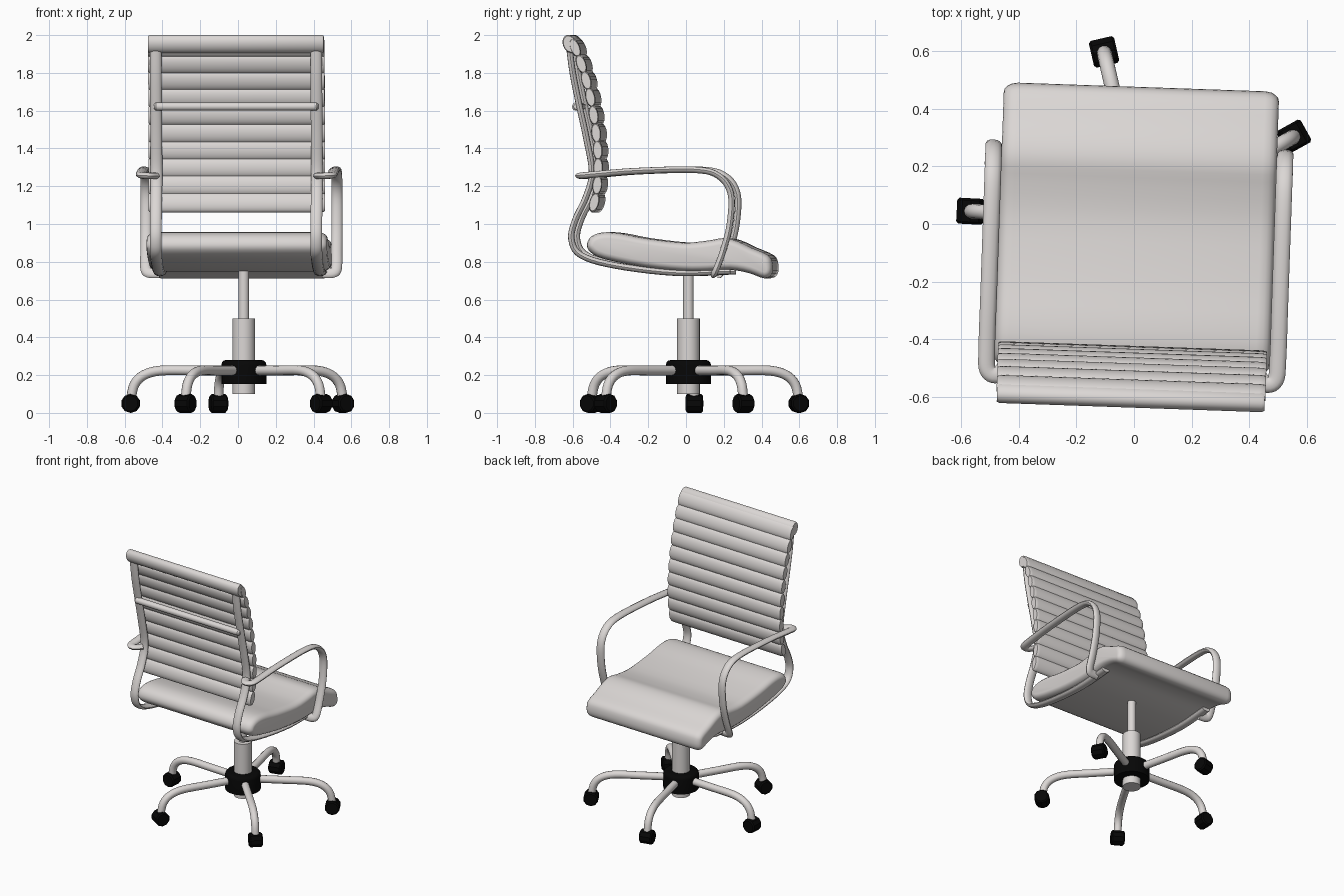
import bpy, bmesh, math
from mathutils import Vector, Matrix

if "Cube" in bpy.data.objects:
    bpy.data.objects.remove(bpy.data.objects["Cube"])


def material(name, rgb):
    m = bpy.data.materials.new(name)
    m.diffuse_color = (*rgb, 1)
    m.use_nodes = True
    m.node_tree.nodes["Principled BSDF"].inputs["Base Color"].default_value = m.diffuse_color
    return m


GREY = material("warm light grey", (0.71, 0.68, 0.665))
BLACK = material("black", (0.002, 0.002, 0.002))
TURN = Matrix.Translation((0.01, 0, 0)) @ Matrix.Rotation(math.radians(-2), 4, 'Z')
CX, CY = 0.031, 0.013  # column axis


def finish(name, bm, mat, matrix=None, angle=40):
    bmesh.ops.recalc_face_normals(bm, faces=bm.faces)
    me = bpy.data.meshes.new(name)
    bm.to_mesh(me)
    bm.free()
    me.materials.append(mat)
    me.shade_smooth()
    me.set_sharp_from_angle(angle=math.radians(angle))
    ob = bpy.data.objects.new(name, me)
    bpy.context.collection.objects.link(ob)
    if matrix:
        ob.matrix_world = matrix
    return ob


def smooth_path(points, steps=5, closed=False):
    """Catmull-Rom curve through the points"""
    p = [Vector(q) for q in points]
    n = len(p)
    out = []
    for i in range(n if closed else n - 1):
        if closed:
            a, b, c, d = (p[(i + k) % n] for k in (-1, 0, 1, 2))
        else:
            b, c = p[i], p[i + 1]
            a = p[i - 1] if i else b * 2 - c
            d = p[i + 2] if i + 2 < n else c * 2 - b
        for s in range(steps):
            t = s / steps
            out.append(0.5 * (2 * b + (c - a) * t + (2 * a - 5 * b + 4 * c - d) * t * t
                              + (3 * b - a - 3 * c + d) * t ** 3))
    if not closed:
        out.append(p[-1])
    return out


def loft(bm, rings):
    """Skin a list of vertex rings and cap both ends"""
    m = len(rings[0])
    for r, q in zip(rings, rings[1:]):
        for k in range(m):
            j = (k + 1) % m
            bm.faces.new((r[k], r[j], q[j], q[k]))
    bm.faces.new(rings[0])
    bm.faces.new(rings[-1])


def sweep(name, path, normal, wide, thin, mat, matrix=None, sides=12, scales=None):
    """Oval tube along a path; thin axis starts along normal"""
    bm = bmesh.new()
    path = [Vector(p) for p in path]
    n = Vector(normal)
    rings = []
    for i, p in enumerate(path):
        t = (path[min(i + 1, len(path) - 1)] - path[max(i - 1, 0)]).normalized()
        n = (n - t * n.dot(t)).normalized()
        w = t.cross(n)
        s = scales[i] if scales else 1
        rings.append([bm.verts.new(p + s * (w * wide * math.cos(a) + n * thin * math.sin(a)))
                      for a in (2 * math.pi * k / sides for k in range(sides))])
    loft(bm, rings)
    return finish(name, bm, mat, matrix)


def cylinder(name, r, z0, z1, mat, sides=24, bevel_top=0):
    bm = bmesh.new()
    bmesh.ops.create_cone(bm, cap_ends=True, segments=sides, radius1=r, radius2=r, depth=z1 - z0,
                          matrix=Matrix.Translation((CX, CY, (z0 + z1) / 2)))
    if bevel_top:
        edges = [e for e in bm.edges if all(v.co.z > z1 - 1e-4 for v in e.verts)]
        bmesh.ops.bevel(bm, geom=edges, offset=bevel_top, segments=3, affect='EDGES', profile=0.5)
    return finish(name, bm, mat)


# Column and hub
cylinder("column_sleeve", 0.06, 0.10, 0.50, GREY)
cylinder("column_rod", 0.028, 0.48, 0.75, GREY, 16)
cylinder("hub", 0.119, 0.153, 0.28, BLACK, 24, 0.025)

# Five curved legs with casters
LEG = [(0.08, 0, 0.225), (0.27, 0, 0.225), (0.44, 0, 0.224), (0.53, 0, 0.2),
       (0.58, 0, 0.15), (0.6, 0, 0.07)]
for i, deg in enumerate((29, 103, 177, 239, 313)):
    place = Matrix.Translation((CX, CY, 0)) @ Matrix.Rotation(math.radians(deg), 4, 'Z')
    sweep(f"leg_{i + 1}", smooth_path(LEG, 4), (0, 1, 0), 0.026, 0.026, GREY, place)
    bm = bmesh.new()
    bmesh.ops.create_cone(bm, cap_ends=True, segments=10, radius1=0.05, radius2=0.05, depth=0.09,
                          matrix=Matrix.Translation((0.6, 0, 0.05)) @ Matrix.Rotation(math.pi / 2, 4, 'X'))
    rims = [e for e in bm.edges if abs(e.verts[0].co.y - e.verts[1].co.y) < 1e-4]
    bmesh.ops.bevel(bm, geom=rims, offset=0.008, segments=1, affect='EDGES')
    finish(f"caster_{i + 1}", bm, BLACK, place, 25)

# Seat cushion: side profile lofted across, drawn in along its normals at the rims
SEAT = [(-.51, .89), (-.485, .935), (-.42, .956), (-.33, .95), (-.2, .925), (0, .902), (.13, .912),
        (.21, .925), (.28, .912), (.36, .875), (.45, .835), (.474, .79), (.47, .735), (.43, .712),
        (.35, .74), (.25, .757), (.13, .75), (0, .75), (-.2, .77), (-.42, .815), (-.49, .85)]
outline = smooth_path([(0, y, z) for y, z in SEAT], 3, closed=True)
m = len(outline)
inward = []
for k in range(m):
    t = (outline[(k + 1) % m] - outline[k - 1]).normalized()
    inward.append(Vector((0, t.z, -t.y)))
RIM = [(.478, .034), (.475, .022), (.466, .012), (.452, .004), (.43, 0)]
stations = [(-x, d) for x, d in RIM] + [(x, d) for x, d in reversed(RIM)]
bm = bmesh.new()
loft(bm, [[bm.verts.new(p + n * d + Vector((x, 0, 0))) for p, n in zip(outline, inward)]
          for x, d in stations])
finish("seat", bm, GREY, TURN, 50)

# Backrest: padded slats stacked along a curved side line
BACK = [(0, -.482, 1.068), (0, -.459, 1.16), (0, -.449, 1.27), (0, -.452, 1.4), (0, -.469, 1.55),
        (0, -.497, 1.7), (0, -.536, 1.84), (0, -.59, 1.978)]
line = smooth_path(BACK, 20)
dist = [0.0]
for a, b in zip(line, line[1:]):
    dist.append(dist[-1] + (b - a).length)


def along(d):
    return line[min(range(len(dist)), key=lambda k: abs(dist[k] - d))]


COUNT = 10
step = dist[-1] / COUNT
for i in range(COUNT):
    lo, hi = along(i * step), along((i + 1) * step)
    c, t = (lo + hi) / 2, (hi - lo).normalized()
    xs = (-.467, -.462, -.445, 0, .445, .462, .467)
    sweep(f"back_slat_{i + 1}", [(x, c.y, c.z) for x in xs], (0, t.z, -t.y), step * 0.58, 0.026,
          GREY, TURN, 20, (.84, .94, 1, 1, 1, .94, .84))

# Head roll over the top of the frame
sweep("head_roll", [(x, -.6, 1.953) for x in (-.465, -.455, 0, .455, .465)], (0, .93, .37),
      0.05, 0.036, GREY, TURN, 20, (.88, 1, 1, 1, .88))

# Crossbar behind the back
sweep("back_crossbar", [(x, -.567, 1.622) for x in (-.435, -.425, 0, .425, .435)], (0, 1, 0),
      0.022, 0.022, GREY, TURN, 12, (.6, 1, 1, 1, .6))

# Side frames and armrests, mirrored
FRAME = [(-.605, 1.95), (-.585, 1.8), (-.553, 1.64), (-.512, 1.45), (-.483, 1.27), (-.516, 1.14),
         (-.572, 1.02), (-.592, .92), (-.542, .835), (-.36, .78), (-.04, .742), (.25, .75)]
ARM = [(.43, -.5, 1.255), (.465, -.54, 1.255), (.5, -.525, 1.257), (.506, -.45, 1.264),
       (.506, -.25, 1.28), (.506, .06, 1.287), (.506, .19, 1.255), (.506, .255, 1.16),
       (.506, .25, 1.0), (.506, .215, .86), (.505, .18, .765), (.485, .168, .742), (.43, .165, .74)]
for side, s in (("left", -1), ("right", 1)):
    sweep(f"{side}_frame", smooth_path([(s * .425, y, z) for y, z in FRAME]), (0, 1, 0),
          0.031, 0.017, GREY, TURN)
    sweep(f"{side}_armrest", smooth_path([(s * x, y, z) for x, y, z in ARM]), (0, 0, 1),
          0.029, 0.017, GREY, TURN)
